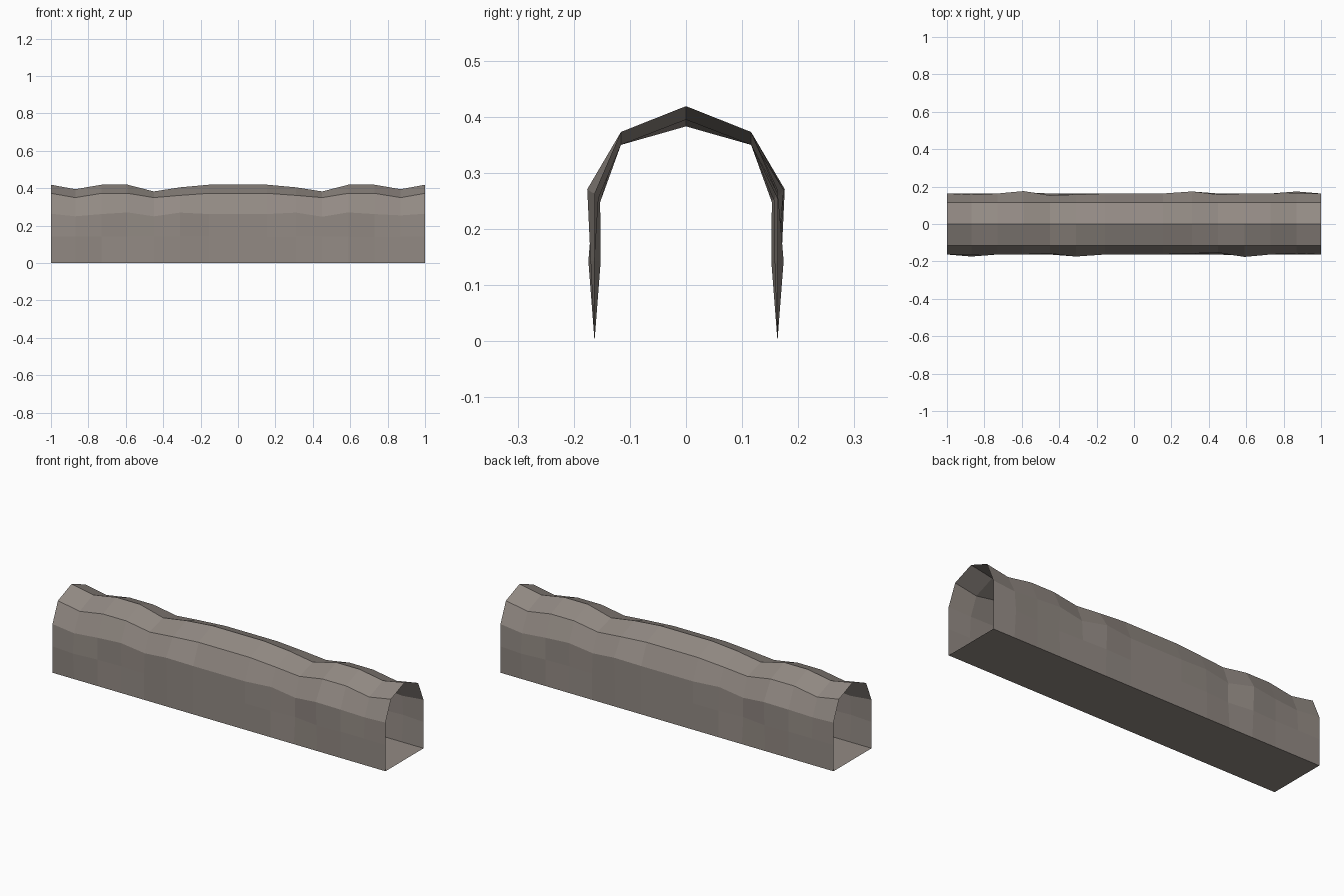
import bpy, bmesh

if "Cube" in bpy.data.objects:
    bpy.data.objects.remove(bpy.data.objects["Cube"])

# stations along the tunnel, and heights of ridge / shoulder (mirrored in x)
half = [0, .155, .31, .45, .59, .73, .87, 1]
ridge = [.419, .419, .405, .383, .419, .419, .395, .419]
shoulder = [.373, .373, .362, .350, .373, .373, .350, .373]


def mirrored(vals, sign=1):
    return [sign * v for v in vals[:0:-1]] + vals


xs, ridge, shoulder = mirrored(half, -1), mirrored(ridge), mirrored(shoulder)

# front wall bulges (half width) and heights; the back wall is the same turned half round
eave_y = [.163, .165, .163, .163, .157, .174, .163, .163, .163, .157, .153, .176, .163, .156, .163]
eave_z = [.264, .250, .262, .271, .250, .270, .262, .262, .262, .270, .248, .271, .262, .255, .264]
mid_y = [.163, .174, .163, .158, .163, .168, .163, .163, .163, .163, .152, .170, .163, .163, .163]
MID_Z, FOOT = .143, .163

mat = bpy.data.materials.new("grey brown stone")
mat.diffuse_color = (.29, .255, .23, 1)
mat.use_nodes = True
mat.node_tree.nodes["Principled BSDF"].inputs["Base Color"].default_value = mat.diffuse_color


def finish(name, bm):
    me = bpy.data.meshes.new(name)
    bm.to_mesh(me)
    bm.free()
    me.materials.append(mat)
    bpy.context.collection.objects.link(bpy.data.objects.new(name, me))


# rough vaulted shell, open at both ends
bm = bmesh.new()
rows = []
for i, x in enumerate(xs):
    j = len(xs) - 1 - i
    sec = [(-FOOT, 0), (-mid_y[i], MID_Z), (-eave_y[i], eave_z[i]), (-.116, shoulder[i]),
           (0, ridge[i]),
           (.116, shoulder[i]), (eave_y[j], eave_z[j]), (mid_y[j], MID_Z), (FOOT, 0)]
    rows.append([bm.verts.new((x, y, z)) for y, z in sec])
for a, b in zip(rows, rows[1:]):
    for k in range(8):
        bm.faces.new((a[k], b[k], b[k + 1], a[k + 1]))
finish("tunnel_shell", bm)

# flat floor
bm = bmesh.new()
bm.faces.new([bm.verts.new((x, y, 0)) for x, y in
              ((-1, -FOOT), (-1, FOOT), (1, FOOT), (1, -FOOT))])
finish("tunnel_floor", bm)
